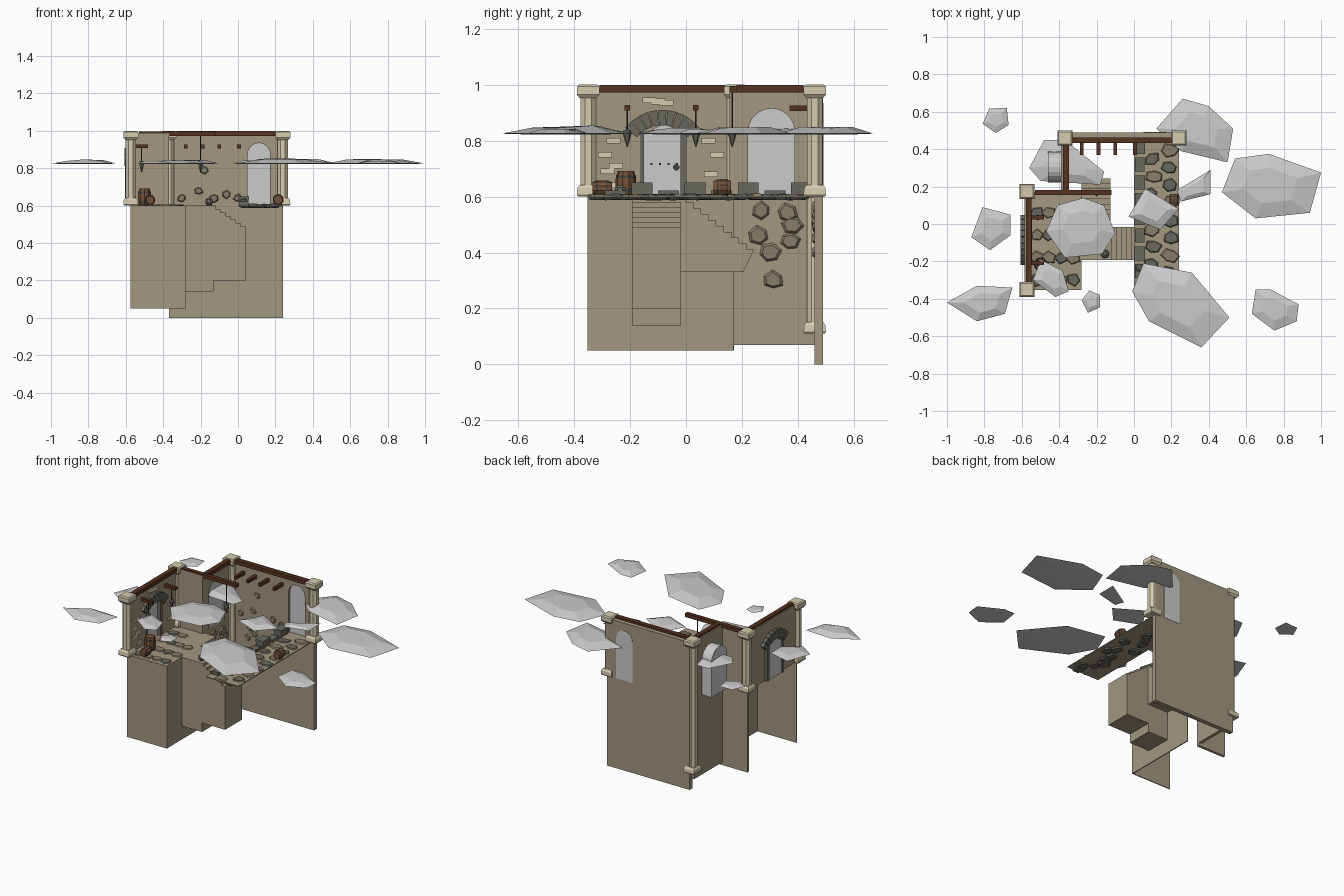
import bpy, bmesh, math, random
from math import sin, cos, pi
from mathutils import Vector, Matrix

if "Cube" in bpy.data.objects:
    bpy.data.objects.remove(bpy.data.objects["Cube"])

random.seed(4)

def material(name, r, g, b):
    m = bpy.data.materials.new(name)
    m.diffuse_color = (r, g, b, 1)
    m.use_nodes = True
    m.node_tree.nodes["Principled BSDF"].inputs["Base Color"].default_value = m.diffuse_color
    return m

TAN = material("tan_plaster", .36, .31, .22)
WOOD = material("dark_wood", .09, .032, .014)
CASK = material("cask_wood", .17, .08, .04)
CREAM = material("cream_stone", .66, .60, .43)
DARK = material("dark_stone", .14, .14, .115)
ROCK = material("brown_stone", .24, .21, .15)
IRON = material("iron", .06, .06, .06)

def mesh(name, verts, faces, mat=None):
    bm = bmesh.new()
    vs = [bm.verts.new(v) for v in verts]
    for f in faces:
        bm.faces.new([vs[i] for i in f])
    bmesh.ops.recalc_face_normals(bm, faces=bm.faces)
    me = bpy.data.meshes.new(name)
    bm.to_mesh(me)
    bm.free()
    ob = bpy.data.objects.new(name, me)
    bpy.context.collection.objects.link(ob)
    if mat:
        me.materials.append(mat)
    return ob

def loft(name, rings, mat=None):
    n = len(rings[0])
    faces = [list(range(n)), [(len(rings) - 1) * n + i for i in range(n)]]
    for r in range(len(rings) - 1):
        for i in range(n):
            j = (i + 1) % n
            faces.append((r * n + i, r * n + j, r * n + n + j, r * n + n + i))
    return mesh(name, [v for ring in rings for v in ring], faces, mat)

def prism(name, pts, axis, a, b, mat=None):
    put = {'x': lambda p, d: (d, p[0], p[1]), 'y': lambda p, d: (p[0], d, p[1]),
           'z': lambda p, d: (p[0], p[1], d)}[axis]
    return loft(name, [[put(p, a) for p in pts], [put(p, b) for p in pts]], mat)

def box(name, x0, x1, y0, y1, z0, z1, mat=None):
    return prism(name, [(x0, y0), (x1, y0), (x1, y1), (x0, y1)], 'z', z0, z1, mat)

def lathe(name, profile, n, loc, mat, rot=None):
    m = Matrix.Translation(loc) @ (rot or Matrix())
    rings = [[m @ Vector((r * cos((i + .5) * 2 * pi / n), r * sin((i + .5) * 2 * pi / n), z))
              for i in range(n)] for r, z in profile]
    return loft(name, rings, mat)

def slab(name, pts, h, loc=(0, 0, 0), normal=(0, 0, 1), mat=None, inset=.55):
    """Faceted flat stone: outline rim with a raised, inset top."""
    rot = Vector((0, 0, 1)).rotation_difference(Vector(normal)).to_matrix().to_4x4()
    m = Matrix.Translation(loc) @ rot
    c = sum((Vector(p) for p in pts), Vector((0, 0))) / len(pts)
    def ring(s, z, jit):
        out = []
        for p in pts:
            q = c + (Vector(p) - c) * s
            out.append(m @ Vector((q.x, q.y, z + random.uniform(-jit, jit))))
        return out
    return loft(name, [ring(.6, -.1 * h, 0), ring(1, 0, 0), ring(inset, h * .75, h * .2)], mat)

def blob(rx, ry, n=6):
    a0 = random.random() * 6
    return [(rx * k * cos(a0 + i * 2 * pi / n), ry * k * sin(a0 + i * 2 * pi / n))
            for i in range(n) for k in [random.uniform(.75, 1.1)]]

def arch(c, w, z0, z1, n=10):
    s = z1 - w
    return [(c + w, z0)] + [(c + w * cos(pi * i / n), s + w * sin(pi * i / n)) for i in range(n + 1)] + [(c - w, z0)]

def cut(ob, cutter):
    mod = ob.modifiers.new("opening", 'BOOLEAN')
    mod.object = cutter
    mod.solver = 'EXACT'
    cutter.hide_render = True
    cutter.hide_viewport = True

# walls with arched openings
back = box("back_wall", -.37, .24, .46, .49, 0, .985, TAN)
cut(back, prism("back_cutter", arch(.112, .06, .602, .935), 'y', .4, .55))
side = box("alcove_wall", -.39, -.37, .172, .47, .07, .985, TAN)
cut(side, prism("alcove_cutter", arch(.305, .083, .602, .915), 'x', -.45, -.3))
DOORWAY = [(-.155, .601), (.0, .601), (.0, .82), (-.078, .86), (-.155, .82)]
left = box("left_wall", -.585, -.565, -.35, .172, .6, .985, TAN)
cut(left, prism("left_cutter", DOORWAY, 'x', -.7, -.5))
box("return_wall", -.575, -.37, .155, .172, .05, .985, TAN)

# doors and niche
prism("back_door", arch(.112, .06, .602, .935), 'y', .474, .492)
prism("alcove_niche", arch(.305, .083, .602, .915), 'x', -.46, -.382)
prism("left_door", DOORWAY, 'x', -.60, -.58)
for i in range(4):
    box("door_stud", -.58, -.572, -.127 + i * .03, -.119 + i * .03, .712, .72, IRON)
lathe("door_handle", [(.012, 0), (.012, .008)], 8, (-.58, -.035, .705), IRON, Matrix.Rotation(pi / 2, 4, 'Y'))
box("door_jamb", -.605, -.56, -.02, .004, .6, .84, DARK)
box("door_jamb", -.605, -.56, -.165, -.15, .6, .84, DARK)
for i in range(9):
    a, b = [math.radians(38 + (i + k) * 104 / 9) for k in (.04, .96)]
    pts = [(-.085 + r * cos(t), .74 + r * sin(t)) for r, t in ((.115, a), (.17, a), (.17, b), (.115, b))]
    prism("door_arch_stone", pts, 'x', -.608, -.545, DARK)

# left terrace, open underneath
box("terrace_floor", -.575, -.28, -.352, .17, .592, .6, TAN)
box("terrace_front", -.575, -.28, -.352, -.346, .05, .6, TAN)
box("terrace_side", -.286, -.28, -.352, .17, .05, .6, TAN)

# right walkway and stairs descending from the landing
box("walkway", 0, .24, -.34, .46, .596, .602, TAN)
def steps(a0, z0, run, rise, n):
    out = [(a0, z0)]
    for i in range(n):
        out += [(a0 + i * run, z0 - (i + 1) * rise), (a0 + (i + 1) * run, z0 - (i + 1) * rise)]
    return out
prism("landing_stairs", [(-.28, .14), (-.28, .6)] + steps(-.12, .6, .0267, .0185, 6) +
      [(.04, .2), (-.13, .2), (-.13, .14)], 'y', -.193, -.017, TAN)
prism("lower_stairs", [(-.017, .33), (-.017, .6)] + steps(.0, .6, .027, .021, 9) +
      [(.205, .33)], 'x', -.28, -.125, TAN)

# columns with square base and cap
for x, y, z in ((-.573, -.35, .6), (-.573, .175, .6), (-.37, .46, .11), (.24, .46, .6)):
    lathe("column_shaft", [(.03, z), (.03, .98)], 8, (x, y, 0), CREAM)
    q = 2 ** .5
    lathe("column_base", [(.036 * q, z), (.04 * q, z + .006), (.038 * q, z + .03), (.03 * q, z + .042)], 4, (x, y, 0), CREAM)
    lathe("column_cap", [(.03 * q, .952), (.04 * q, .965), (.04 * q, .993), (.033 * q, 1.0)], 4, (x, y, 0), CREAM)

# timber beams and brackets
box("back_beam", -.33, .2, .432, .462, .972, .998, WOOD)
box("left_beam", -.578, -.547, -.31, .14, .972, .998, WOOD)
box("alcove_beam", -.38, -.348, .18, .42, .972, .998, WOOD)
box("cross_beam", -.53, -.12, .155, .182, .972, .996, WOOD)
for x in (-.28, -.19, -.10, .005):
    box("back_bracket", x - .01, x + .01, .37, .462, .905, .926, WOOD)

# hanging lanterns
for x, y, top in ((-.515, -.21, .91), (-.515, .035, .91), (-.2, .165, .975)):
    if x < -.4:
        box("lantern_bracket", -.57, -.48, y - .01, y + .01, .908, .928, WOOD)
    lathe("lantern_chain", [(.003, .83), (.003, top)], 6, (x, y, 0), IRON)
    lathe("lantern_spike", [(.002, .778), (.016, .825), (.012, .838)], 6, (x, y, 0), DARK)

# barrels and pots
def barrel(x, y, z, r, h, lying=False):
    rot = Matrix.Rotation(pi / 2, 4, 'X') if lying else Matrix()
    lathe("barrel", [(r * .8, -h / 2), (r, -h / 6), (r, h / 6), (r * .8, h / 2)], 10, (x, y, z), CASK, rot)
    for b in (-1, 1):
        c = b * h * .27
        lathe("barrel_band", [(r * .97, c - h * .05), (r * .97, c + h * .05)], 10, (x, y, z), IRON, rot)

barrel(-.50, -.215, .646, .037, .09)
barrel(-.47, -.30, .63, .028, .07, True)
barrel(.215, .13, .632, .03, .062, True)
for x, y in ((-.155, -.16), (.03, -.235)):
    lathe("clay_pot", [(.012, 0), (.023, .015), (.02, .032), (.01, .04)], 8, (x, y, .6), DARK)

# kerb stones along the walkway edge
for i in range(8):
    y = -.29 + i * .095
    box("kerb_stone", .005, .055, y, y + .075, .6, .622 + .01 * (i % 2), DARK)
    if i % 2:
        box("kerb_cap", .0, .058, y, y + .075, .632, .65, DARK)

# flagstones above and below the walkway, and on the terrace
for i in range(16):
    y = -.31 + i * .047
    x = .10 + .09 * (i % 2) + random.uniform(-.012, .012)
    slab("flagstone", blob(.048, .04), .009, (x, y, .602), mat=DARK if i % 3 else ROCK, inset=.85)
    slab("under_stone", blob(.045, .04), .010, (random.uniform(.05, .19), y, .596), (0, 0, -1), DARK, .8)
for i in range(14):
    slab("terrace_stone", blob(.042, .036, 5), .007, (-.52 + .065 * (i % 4), -.3 + .12 * (i // 4), .6),
         mat=DARK if i % 3 == 0 else ROCK, inset=.85)

# rubble set into the walls
for x, z in ((-.24, .56), (-.25, .49), (-.2, .53), (-.22, .40), (-.17, .45), (-.1, .5), (-.3, .64),
             (-.21, .68), (-.13, .64), (-.06, .66), (-.18, .79), (.0, .64)):
    slab("back_wall_stone", blob(.026, .024), .01, (x, .46, z), (0, -1, 0), ROCK, .75)
for y, z in ((.27, .55), (.36, .54), (.26, .46), (.3, .40), (.37, .44), (.31, .3), (.38, .5)):
    slab("alcove_wall_stone", blob(.036, .04), .012, (-.37, y, z), (1, 0, 0), ROCK, .75)
for y, z in ((-.28, .69), (-.25, .71), (-.29, .75), (-.26, .8), (-.24, .64), (-.1, .94), (-.13, .945),
             (-.07, .935), (.09, .68), (.11, .75), (.08, .8)):
    box("left_wall_brick", -.568, -.556, y - .025, y + .025, z - .01, z + .01, CREAM)

# floating flat rocks: large ones by outline, small ones by size
outlines = [
    [(.54, .35), (.72, .375), (1, .275), (.94, .06), (.65, .03), (.47, .17)],
    [(.05, -.21), (.31, -.26), (.51, -.5), (.36, -.66), (.08, -.52), (-.01, -.36)],
    [(.26, .67), (.40, .63), (.53, .51), (.50, .33), (.25, .39), (.12, .51)],
    [(-.41, .1), (-.27, .14), (-.16, .1), (-.1, -.05), (-.17, -.16), (-.37, -.18), (-.47, -.04)],
    [(-1, -.42), (-.84, -.33), (-.65, -.34), (-.69, -.48), (-.84, -.52)],
    [(-.81, .09), (-.66, .05), (-.66, -.06), (-.77, -.14), (-.87, -.07)],
    [(.65, -.35), (.73, -.35), (.88, -.43), (.87, -.52), (.75, -.57), (.63, -.48)],
    [(-.56, .3), (-.48, .45), (-.37, .45), (-.16, .28), (-.18, .21), (-.5, .23)],
    [(.06, .19), (.24, .08), (.14, -.03), (-.03, .04)],
    [(.41, .29), (.41, .16), (.25, .12), (.23, .18)],
    [(-.5, -.19), (-.38, -.25), (-.35, -.36), (-.42, -.39), (-.54, -.3)]]
for pts in outlines:
    width = max(p[0] for p in pts) - min(p[0] for p in pts)
    slab("floating_rock", pts, .008 + .045 * width, (0, 0, .825))
for x, y, rx, ry in ((-.735, .555, .08, .08), (-.225, -.41, .06, .065)):
    slab("floating_rock", blob(rx, ry, 5), .012, (x, y, .825))
